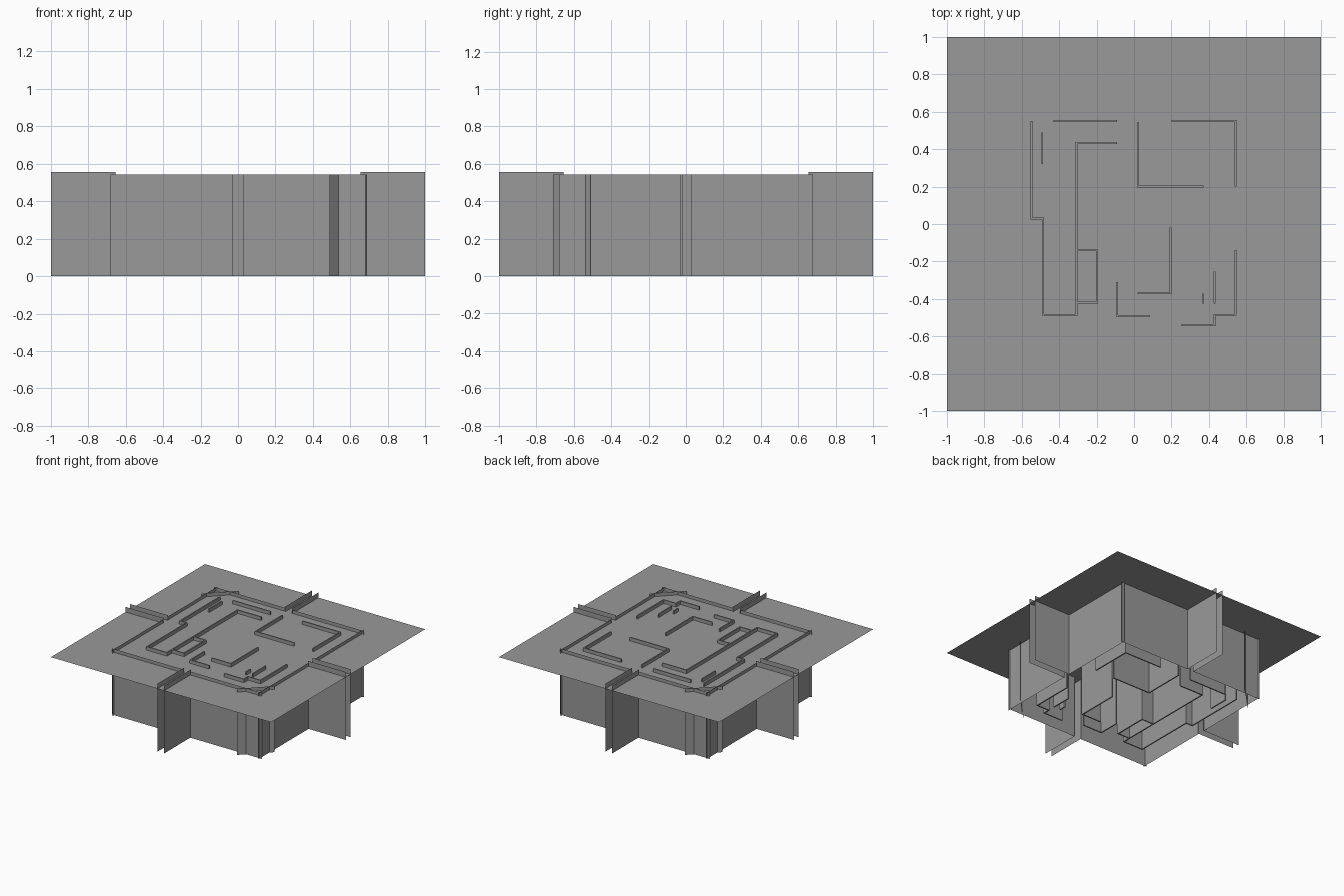
import bpy, bmesh
from mathutils import Vector

if "Cube" in bpy.data.objects:
    bpy.data.objects.remove(bpy.data.objects["Cube"])

LOW, HIGH, GROUND = 0.543, 0.557, 0.515   # wall tops and ground level

# Dark grey for every part
grey = bpy.data.materials.new("dark_grey")
grey.diffuse_color = (0.32, 0.32, 0.32, 1)
grey.use_nodes = True
grey.node_tree.nodes["Principled BSDF"].inputs["Base Color"].default_value = grey.diffuse_color


def finish(bm, name):
    me = bpy.data.meshes.new(name)
    bm.to_mesh(me)
    bm.free()
    me.materials.append(grey)
    ob = bpy.data.objects.new(name, me)
    bpy.context.collection.objects.link(ob)
    return ob


def sheet(name, a, b, top):
    """Zero-thickness upright wall between two plan points."""
    bm = bmesh.new()
    pts = [(*a, 0), (*b, 0), (*b, top), (*a, top)]
    bm.faces.new([bm.verts.new(p) for p in pts])
    return finish(bm, name)


def hedge(name, path, half=0.005):
    """Thin solid wall following a right-angled plan path, mitred at corners."""
    p = [Vector(q) for q in path]
    norms = []
    for a, b in zip(p, p[1:]):
        d = (b - a).normalized()
        norms.append(Vector((-d.y, d.x)))
    left, right = [], []
    for i, q in enumerate(p):
        if i == 0:
            n = norms[0]
        elif i == len(p) - 1:
            n = norms[-1]
        else:
            n = norms[i - 1] + norms[i]
        left.append(q + n * half)
        right.append(q - n * half)
    bm = bmesh.new()
    rings = [[bm.verts.new((l.x, l.y, 0)), bm.verts.new((r.x, r.y, 0)),
              bm.verts.new((r.x, r.y, LOW)), bm.verts.new((l.x, l.y, LOW))]
             for l, r in zip(left, right)]
    for a, b in zip(rings, rings[1:]):
        for k in range(4):
            j = (k + 1) % 4
            bm.faces.new((a[k], a[j], b[j], b[k]))
    bm.faces.new(rings[0][::-1])
    bm.faces.new(rings[-1])
    bmesh.ops.recalc_face_normals(bm, faces=bm.faces)
    return finish(bm, name)


# Ground sheet
bm = bmesh.new()
bm.faces.new([bm.verts.new((x, y, GROUND)) for x, y in ((-1, -1), (1, -1), (1, 1), (-1, 1))])
finish(bm, "ground")

# Outer walls with a central gap on each side, and the entry passages
E, G = 0.662, 0.03
for s in (-1, 1):
    for t in (-1, 1):
        sheet("outer_wall_x", (s * E, t * G), (s * E, t * 0.68), LOW)
        sheet("outer_wall_y", (t * G, s * E), (t * 0.68, s * E), LOW)
        sheet("passage_wall_x", (s * 0.655, t * G), (s, t * G), HIGH)
        sheet("passage_wall_y", (t * G, s * 0.655), (t * G, s), HIGH)

# Diagonal walls cutting two opposite corners
for s in (-1, 1):
    sheet("corner_wall", (s * 0.49, -s * 0.71), (s * 0.69, -s * 0.51), LOW)

# Inner maze walls
MAZE = [
    [(-.547, .55), (-.547, .03), (-.487, .03), (-.487, -.485), (-.307, -.485), (-.307, .432), (-.09, .432)],
    [(-.43, .55), (-.09, .55)],
    [(-.49, .49), (-.49, .32)],
    [(.02, .545), (.02, .2), (.37, .2)],
    [(.2, .55), (.543, .55), (.543, .2)],
    [(-.307, -.14), (-.197, -.14), (-.197, -.42), (-.307, -.42)],
    [(-.09, -.31), (-.09, -.49), (.085, -.49)],
    [(.195, -.02), (.195, -.37), (.02, -.37)],
    [(.37, -.37), (.37, -.425)],
    [(.43, -.255), (.43, -.425)],
    [(.543, -.14), (.543, -.485), (.43, -.485), (.43, -.54), (.255, -.54)],
]
for path in MAZE:
    hedge("maze_wall", path)
